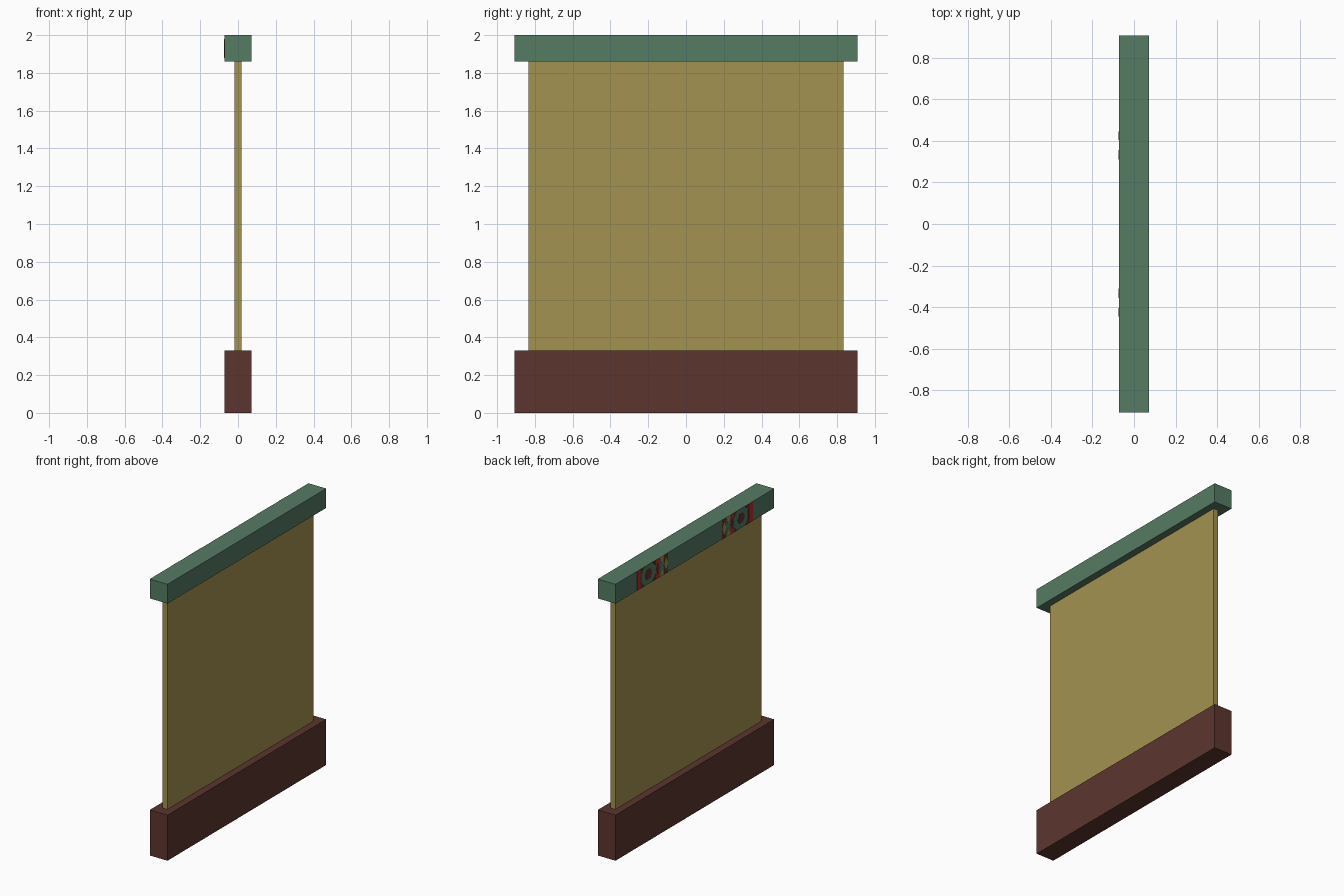
import bpy, math

if "Cube" in bpy.data.objects:
    bpy.data.objects.remove(bpy.data.objects["Cube"])


def material(name, rgb):
    m = bpy.data.materials.new(name)
    m.diffuse_color = (*rgb, 1.0)
    m.use_nodes = True
    m.node_tree.nodes["Principled BSDF"].inputs["Base Color"].default_value = m.diffuse_color
    return m


GREEN = material("muted green", (0.089, 0.200, 0.124))
OLIVE = material("ochre", (0.366, 0.287, 0.080))
BROWN = material("dark red brown", (0.107, 0.036, 0.027))
RED = material("red", (0.46, 0.030, 0.028))


def prism(name, outline, x0, x1, mat):
    """Extrude a y-z outline along x from x0 to x1."""
    n = len(outline)
    verts = [(x, y, z) for x in (x0, x1) for y, z in outline]
    faces = [list(range(n))[::-1], list(range(n, 2 * n))]
    faces += [(i, (i + 1) % n, n + (i + 1) % n, n + i) for i in range(n)]
    area = sum(outline[i][0] * outline[(i + 1) % n][1]
               - outline[(i + 1) % n][0] * outline[i][1] for i in range(n))
    if area < 0:
        faces = [f[::-1] for f in faces]
    mesh = bpy.data.meshes.new(name)
    mesh.from_pydata(verts, [], faces)
    mesh.materials.append(mat)
    ob = bpy.data.objects.new(name, mesh)
    bpy.context.collection.objects.link(ob)
    return ob


def rect(y0, y1, z0, z1):
    return [(y0, z0), (y1, z0), (y1, z1), (y0, z1)]


# Main wall: base plinth, thin panel and top beam
X, Y, Z0, Z1 = 0.071, 0.907, 1.86, 2.0
prism("base_plinth", rect(-Y, Y, 0, 0.33), -X, X, BROWN)
prism("wall_panel", rect(-0.835, 0.835, 0.33, Z0), -0.019, 0.019, OLIVE)
prism("top_beam", rect(-Y, Y, Z0, Z1), -X, X, GREEN)

# Painted ornament on the rear-left side of the beam, mirrored in y
ZM = (Z0 + Z1) / 2


def plate(name, outline, mat, level=1):
    for side, s in (("left", 1), ("right", -1)):
        prism(f"{name}_{side}", [(s * y, z) for y, z in outline],
              -X - 0.0015 * level, -X + 0.001, mat)


def hexagon(y, z, r):
    return [(y + r * math.cos(a * math.pi / 3), z + r * math.sin(a * math.pi / 3))
            for a in range(6)]


# Upright bands
plate("outer_red_band", rect(0.625, 0.66, Z0, Z1), RED)
plate("outer_dark_band", rect(0.61, 0.625, Z0, Z1), BROWN)
plate("middle_red_band", rect(0.405, 0.445, Z0, Z1), RED)
plate("inner_dark_band", rect(0.31, 0.355, Z0, Z1), BROWN)

# Rosette with corner triangles
plate("rosette", hexagon(0.53, ZM, 0.04), BROWN)
for tag, za, d in (("lower", Z0, 1), ("upper", Z1, -1)):
    plate(f"{tag}_outer_corner", [(0.61, za), (0.575, za), (0.61, za + d * 0.04)], BROWN)
    plate(f"{tag}_inner_corner", [(0.445, za), (0.485, za), (0.445, za + d * 0.04)], BROWN)
    # Pointed teeth between the inner bands
    plate(f"{tag}_tooth", [(0.405, za), (0.355, za), (0.38, za + d * 0.055)], OLIVE)
plate("inner_diamond", [(0.31, ZM), (0.333, ZM - 0.05), (0.355, ZM), (0.333, ZM + 0.05)], OLIVE, 2)
plate("middle_diamond", [(0.405, ZM), (0.425, ZM - 0.04), (0.445, ZM), (0.425, ZM + 0.04)], BROWN, 2)
